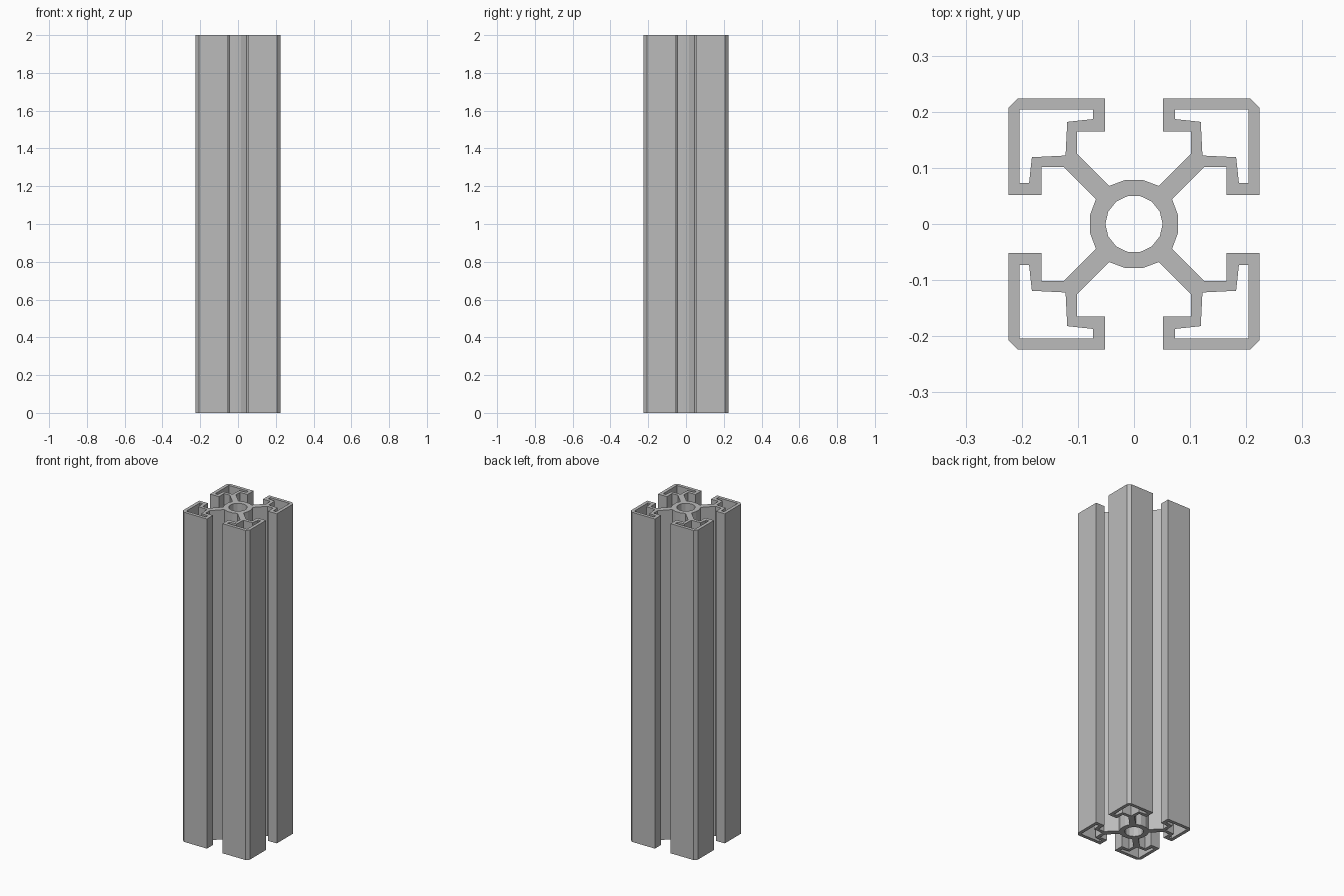
import bpy, bmesh, math
from mathutils import Vector

LENGTH = 2.0

cube = bpy.data.objects.get("Cube")
if cube:
    bpy.data.objects.remove(cube, do_unlink=True)

aluminium = bpy.data.materials.new("aluminium grey")
aluminium.use_nodes = True
grey = (0.5, 0.5, 0.5, 1)
aluminium.diffuse_color = grey
aluminium.node_tree.nodes["Principled BSDF"].inputs["Base Color"].default_value = grey


def mirror_diagonal(half):
    """Complete a half outline by reflecting it across the line x = y."""
    return half + [(y, x) for x, y in reversed(half) if x != y]


def quarter_turn(points, turns):
    for _ in range(turns):
        points = [(-y, x) for x, y in points]
    return points


# Hub facet, spoke, slot lip and chamfered corner of one quadrant
outer_quarter = mirror_diagonal([
    (0.078, 0.017), (0.068, 0.044), (0.126, 0.102), (0.165, 0.102),
    (0.165, 0.052), (0.224, 0.052), (0.224, 0.207)])
# Hollow chamber behind each corner
chamber = mirror_diagonal([
    (0.122, 0.122), (0.182, 0.119), (0.187, 0.073),
    (0.204, 0.073), (0.204, 0.204)])
# Faceted centre bore
bore = [(0.051 * math.cos(math.tau * i / 14), 0.051 * math.sin(math.tau * i / 14))
        for i in range(14)]

outline = [p for t in range(4) for p in quarter_turn(outer_quarter, t)]
loops = [outline, bore] + [quarter_turn(chamber, t) for t in range(4)]

# Fill the cross-section, then extrude it along the length
bm = bmesh.new()
edges = []
for loop in loops:
    verts = [bm.verts.new((x, y, 0)) for x, y in loop]
    edges += [bm.edges.new((v, verts[i - 1])) for i, v in enumerate(verts)]
bmesh.ops.triangle_fill(bm, edges=edges, use_beauty=True, normal=Vector((0, 0, 1)))
result = bmesh.ops.extrude_face_region(bm, geom=bm.faces[:], use_keep_orig=True)
top = [g for g in result["geom"] if isinstance(g, bmesh.types.BMVert)]
bmesh.ops.translate(bm, verts=top, vec=(0, 0, LENGTH))
bmesh.ops.recalc_face_normals(bm, faces=bm.faces[:])

mesh = bpy.data.meshes.new("slotted_rail")
bm.to_mesh(mesh)
bm.free()
mesh.materials.append(aluminium)
rail = bpy.data.objects.new("slotted_rail", mesh)
bpy.context.collection.objects.link(rail)
